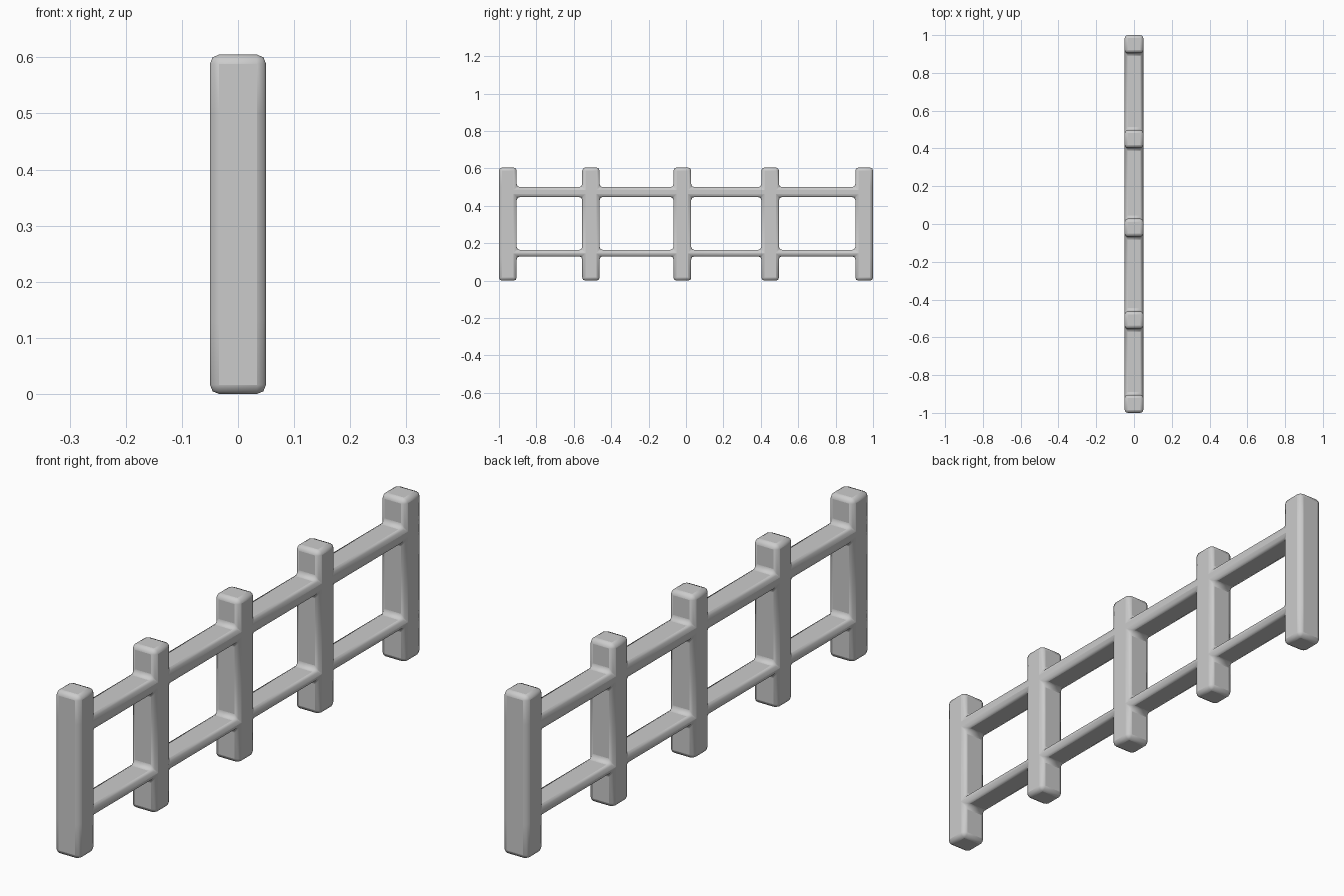
import bpy, bmesh

if "Cube" in bpy.data.objects:
    bpy.data.objects.remove(bpy.data.objects["Cube"])

# Post positions along y, rail bands along z
posts = [(-1.0, -0.905), (-0.555, -0.462), (-0.067, 0.028), (0.403, 0.497), (0.905, 1.0)]
rails = [(0.13, 0.165), (0.447, 0.5)]
HALF, HEIGHT = 0.05, 0.605

ys = [v for p in posts for v in p]
zs = [0.0] + [v for r in rails for v in r] + [HEIGHT]

# Fence outline: fill every grid cell that lies in a post or a rail
bm = bmesh.new()
cache = {}


def vert(i, k):
    if (i, k) not in cache:
        cache[i, k] = bm.verts.new((-HALF, ys[i], zs[k]))
    return cache[i, k]


for i in range(len(ys) - 1):
    for k in range(len(zs) - 1):
        if i % 2 == 0 or k % 2 == 1:
            bm.faces.new([vert(i, k), vert(i, k + 1), vert(i + 1, k + 1), vert(i + 1, k)])

# Thickness
ext = bmesh.ops.extrude_face_region(bm, geom=bm.faces[:], use_keep_orig=True)
new_verts = [g for g in ext["geom"] if isinstance(g, bmesh.types.BMVert)]
bmesh.ops.translate(bm, vec=(2 * HALF, 0, 0), verts=new_verts)
bmesh.ops.recalc_face_normals(bm, faces=bm.faces[:])

mesh = bpy.data.meshes.new("fence")
bm.to_mesh(mesh)
bm.free()
fence = bpy.data.objects.new("fence", mesh)
bpy.context.collection.objects.link(fence)

# Softened edges
bevel = fence.modifiers.new("soft_edges", 'BEVEL')
bevel.width = 0.0165
bevel.segments = 2
bevel.limit_method = 'ANGLE'

bpy.context.view_layer.objects.active = fence
fence.select_set(True)
bpy.ops.object.shade_smooth_by_angle(angle=0.6)
